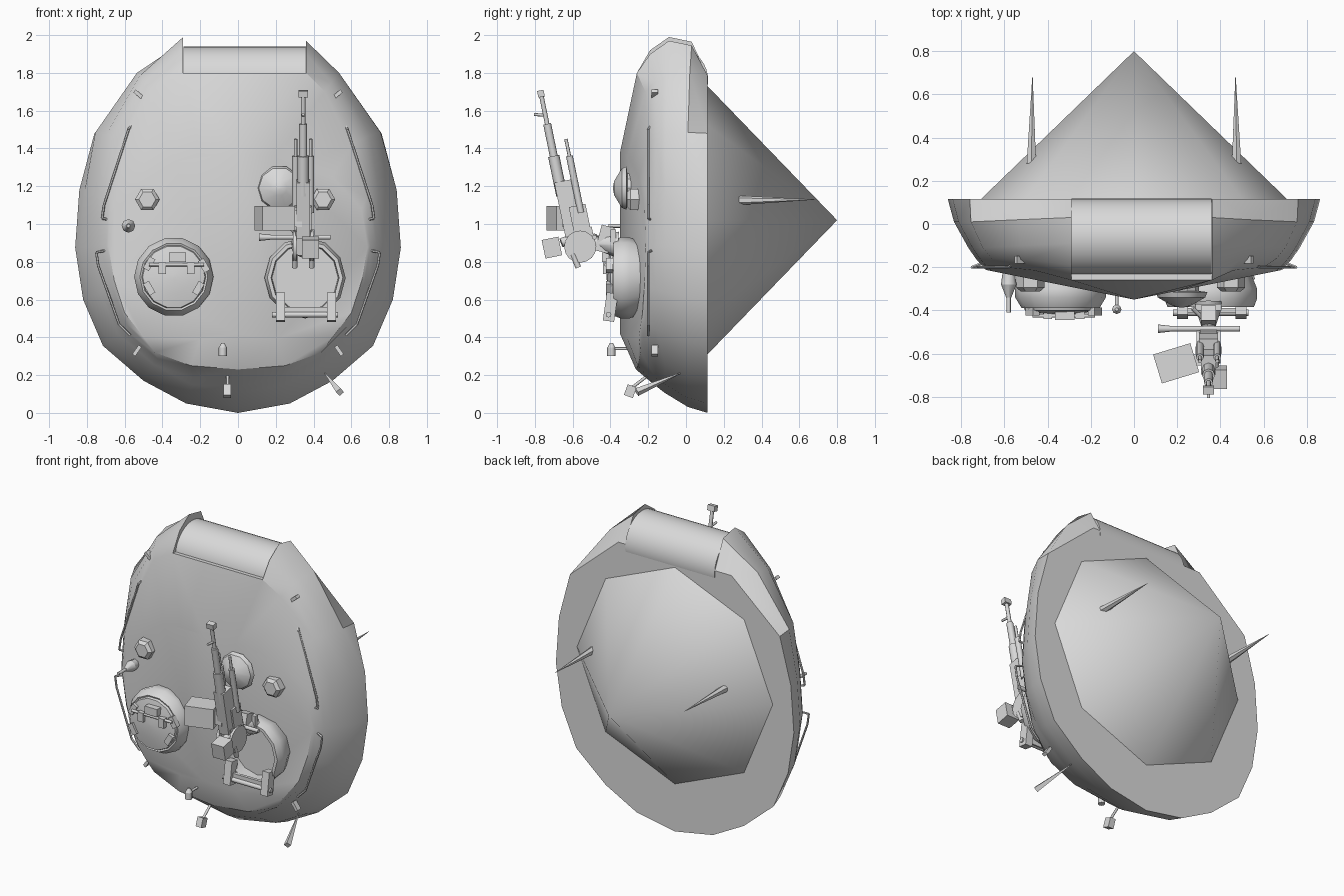
import bpy, bmesh
from math import radians, sin, cos, pi
from mathutils import Vector, Matrix

cube = bpy.data.objects.get("Cube")
if cube:
    bpy.data.objects.remove(cube, do_unlink=True)

grey = bpy.data.materials.new("plain_grey")
grey.use_nodes = True
colour = (0.7, 0.7, 0.7, 1)
grey.diffuse_color = colour
grey.node_tree.nodes["Principled BSDF"].inputs["Base Color"].default_value = colour


def finish(name, bm, angle=35):
    bmesh.ops.recalc_face_normals(bm, faces=bm.faces)
    mesh = bpy.data.meshes.new(name)
    bm.to_mesh(mesh)
    bm.free()
    mesh.materials.append(grey)
    obj = bpy.data.objects.new(name, mesh)
    bpy.context.collection.objects.link(obj)
    bpy.ops.object.select_all(action='DESELECT')
    obj.select_set(True)
    bpy.context.view_layer.objects.active = obj
    bpy.ops.object.shade_smooth_by_angle(angle=radians(angle))
    return obj


def rod(name, start, end, r1, r2=None, sides=8):
    """Cylinder or taper between two points."""
    a, b = Vector(start), Vector(end)
    d = b - a
    spin = d.to_track_quat('Z', 'Y').to_matrix().to_4x4()
    bm = bmesh.new()
    bmesh.ops.create_cone(bm, cap_ends=True, segments=sides, radius1=r1,
                          radius2=r1 if r2 is None else r2, depth=d.length,
                          matrix=Matrix.Translation((a + b) / 2) @ spin)
    return finish(name, bm, 46)


def box(name, centre, size, axis='X', turn=0):
    bm = bmesh.new()
    place = Matrix.Translation(centre) @ Matrix.Rotation(radians(turn), 4, axis)
    bmesh.ops.create_cube(bm, size=1, matrix=place @ Matrix.Diagonal((*size, 1)))
    return finish(name, bm)


def lathe(name, x, z, profile, sides=12):
    """Spin (radius, y) points about an axis along y."""
    bm = bmesh.new()
    rings = [[bm.verts.new((x + r * cos(2 * pi * k / sides), y,
                            z + r * sin(2 * pi * k / sides)))
              for k in range(sides)] for r, y in profile]
    for a, b in zip(rings, rings[1:]):
        for k in range(sides):
            n = (k + 1) % sides
            bm.faces.new((a[k], a[n], b[n], b[k]))
    bm.faces.new(rings[0])
    bm.faces.new(rings[-1])
    return finish(name, bm)


def rail(name, points, radius):
    for i, (a, b) in enumerate(zip(points, points[1:])):
        rod(f"{name}_{i}", a, b, radius, sides=6)


# Hull: lofted rings from the flat base to the pitched roof
outline = [(0, 0), (.275, .05), (.5, .17), (.715, .355), (.82, .6), (.862, .875), (.84, 1.18)]


def shrunk(s):
    return [(x * s, .95 + (z - .95) * s) for x, z in outline]


def level(s, y, *front):
    return [(x, y, z) for x, z in shrunk(s)] + list(front)


INNER = {-1: .29, 1: .36}     # ear inner faces
rings = [
    level(1, .115, (.76, .115, 1.48), (.41, .115, 1.785), (0, .115, 1.785)),
    level(.967, .01, (.755, .01, 1.485), (.535, .02, 1.8), (0, .03, 1.965)),
    level(.89, -.11, (.7, -.11, 1.47), (.52, -.1, 1.785), (0, -.09, 1.99)),
    level(.85, -.16, (.66, -.16, 1.45), (.495, -.165, 1.75), (0, -.19, 1.92)),
    [(0, -.265, .23), (.25, -.255, .25), (.44, -.24, .32), (.59, -.215, .47),
     (.665, -.2, .67), (.7, -.2, .885), (.68, -.2, 1.14), (.6, -.2, 1.42),
     (.46, -.215, 1.7), (0, -.26, 1.8)],
]
edge = [(0, .42), (.2, .39), (.5, .4), (.6, .53), (.655, .7), (.685, .875),
        (.655, 1.08), (.5, 1.25), (.34, 1.33), (.2, 1.36)]
rings.append([(x, -.35 + .2 * x, z) for x, z in edge])

bm = bmesh.new()
loops = []
for n, ring in enumerate(rings):
    loop = []
    for side in (-1, 1):
        for i in (range(9, -1, -1) if side < 0 else range(1, 10)):
            x, y, z = ring[i]
            if i == 9 and n < 5:
                x = INNER[side]
                if side > 0 and 0 < n < 4:
                    z -= .02
            loop.append(bm.verts.new((side * x, y, z)))
    loops.append(loop)
for a, b in zip(loops, loops[1:]):
    for k in range(len(a) - 1):
        bm.faces.new((a[k], a[k + 1], b[k + 1], b[k]))
peak = bm.verts.new((0, -.35, 1.375))
base, lip, roof = loops[0], loops[4], loops[5]
bm.faces.new(base)
bm.faces.new(roof[:10] + [peak])
bm.faces.new(roof[9:] + [peak])
bm.faces.new((roof[0], peak, lip[0]))
bm.faces.new((roof[-1], peak, lip[-1]))
bm.faces.new((peak, lip[0], lip[-1]))
bm.faces.new((lip[0], lip[-1], base[-1], base[0]))
for k in (0, -1):
    bm.faces.new([loop[k] for loop in loops[:5]])
finish("turret_hull", bm, 30)

rod("mantlet_roller", (-.289, -.06, 1.762), (.359, -.06, 1.762), .177, sides=40)

# Eight-sided cone behind the base, with two spikes
bm = bmesh.new()
tip = bm.verts.new((0, .8, 1.02))
foot = [bm.verts.new((.71 * cos(k * pi / 4), .114, 1.02 + .71 * sin(k * pi / 4))) for k in range(8)]
for k in range(8):
    bm.faces.new((foot[k], foot[(k + 1) % 8], tip))
bm.faces.new(foot)
finish("rear_cone", bm, 40)

# Commander cupola with hatch, blocks and handle
lathe("cupola", -.34, .72, [(.185, -.2), (.21, -.3), (.21, -.34), (.18, -.39), (.17, -.385)], 14)
lathe("cupola_hatch", -.34, .72, [(.175, -.37), (.165, -.4), (.09, -.415), (.01, -.42)], 14)
for dx, dz, turn in ((-.13, -.06, -30), (.13, -.06, 30), (-.13, .07, 30), (.16, .06, -30)):
    box("cupola_block", (-.34 + dx, -.405, .72 + dz), (.035, .035, .07), 'Y', turn)
rod("hatch_bar", (-.47, -.425, .785), (-.18, -.425, .785), .009)
for x in (-.4, -.25):
    box("hatch_hinge", (x, -.42, .765), (.04, .04, .06))
box("hatch_periscope", (-.32, -.425, .825), (.09, .04, .05))

# Open loader ring with hinge bracket
lathe("loader_ring", .355, .715, [(.175, -.2), (.215, -.3), (.215, -.345), (.2, -.385),
                                  (.18, -.385), (.175, -.31)], 12)
for x in (.225, .495):
    box("ring_hinge", (x, -.4, .56), (.05, .06, .15), 'X', -8)
rod("hinge_bar", (.18, -.41, .52), (.53, -.41, .52), .015)
box("hinge_plate", (.36, -.4, .535), (.24, .02, .05))

# Ventilator, periscope covers, aerial base and lamps
lathe("ventilator", .22, 1.19, [(.08, -.25), (.08, -.31), (.12, -.315), (.11, -.34),
                                (.04, -.38), (.005, -.387)], 10)
for x in (-.48, .45):
    lathe("periscope_cover", x, 1.13, [(.065, -.23), (.065, -.295), (.045, -.312)], 6)
rod("aerial_base", (-.58, -.2, .99), (-.58, -.28, .99), .025, .036)
rod("aerial_neck", (-.58, -.28, .99), (-.58, -.34, .99), .036, .012)
rod("aerial_stub", (-.58, -.33, .99), (-.58, -.41, .99), .01)
rod("lamp_stem", (-.08, -.3, .34), (-.08, -.39, .34), .008)
rod("lamp", (-.08, -.395, .3), (-.08, -.395, .345), .022)
rod("lamp_cap", (-.08, -.395, .345), (-.08, -.395, .37), .022, .008)
rod("tail_lamp_stem", (-.055, -.2, .2), (-.055, -.29, .13), .008)
box("tail_lamp", (-.057, -.295, .115), (.04, .05, .06), 'X', -20)
rod("tail_spike", (.54, -.26, .11), (.46, -.03, .21), .022, .003, 4)

# Mirrored spikes, grab rails and lifting lugs
for s in (-1, 1):
    rod("cone_spike", (s * .475, .28, 1.125), (s * .47, .685, 1.13), .025, .001, 6)
    rail("upper_rail", [(s * .67, -.18, 1.02), (s * .72, -.2, 1.03), (s * .71, -.2, 1.1),
                        (s * .58, -.2, 1.5), (s * .56, -.18, 1.53)], .007)
    rail("lower_rail", [(s * .7, -.18, .86), (s * .75, -.2, .85), (s * .74, -.2, .78),
                        (s * .63, -.2, .47), (s * .57, -.2, .41)], .007)
    box("front_lug", (s * .525, -.165, 1.685), (.06, .035, .02), 'Y', s * -40)
    box("rear_lug", (s * .535, -.165, .33), (.06, .035, .02), 'Y', s * 55)


# Roof machine gun, tilted along its barrel line
def along(z, off=0, dx=0):
    return (.345 + dx, -.77 + .205 * (1.7 - z) + off, z)


TILT = 11.6
rod("gun_barrel", along(1.7), along(1.3), .012)
rod("gun_jacket", along(1.53), along(1.1), .021)
rod("gun_sleeve", along(1.36), along(1.15), .03)
box("muzzle_sight", along(1.69), (.05, .035, .035), 'X', TILT)
rod("sight_post", along(1.575), along(1.58, -.06), .008)
for dx in (-.04, .04):
    rod("recoil_tube", along(1.45, .083, dx), along(1.25, .083, dx), .009)
    rod("recoil_sleeve", along(1.36, .083, dx), along(1.06, .083, dx), .018)
box("receiver", along(1.08, .02), (.07, .09, .3), 'X', TILT)
box("receiver_cover", along(1.0, .07), (.09, .09, .2), 'X', TILT)
box("ammo_box", (.195, -.645, 1.03), (.18, .14, .13), 'Z', 17)
box("feed_tray", (.3, -.63, 1.03), (.08, .05, .09))
box("case_box", (.385, -.71, .875), (.09, .09, .1), 'X', TILT)
rod("case_chute", (.37, -.66, .9), (.36, -.58, .93), .025)
for dx in (-.045, .045):
    rod("cradle_disc", (.335 + dx, -.56, .88), (.355 + dx, -.56, .88), .085, sides=16)
    rod("grip", (.345 + dx, -.6, .84), (.345 + dx, -.57, .77), .015)
box("cradle_body", (.345, -.55, .91), (.08, .13, .13), 'X', TILT)
rod("cross_pin", (.12, -.485, .93), (.49, -.485, .93), .013)
rod("cross_pin_knob", (.11, -.485, .93), (.2, -.485, .93), .02, .01)
rod("pintle", (.345, -.5, .9), (.345, -.36, .89), .025, .07)
box("pintle_arm", (.345, -.43, .92), (.07, .07, .14), 'X', -15)
rod("pintle_brace", (.27, -.39, .98), (.345, -.46, .93), .01)
box("pintle_foot", (.345, -.385, .93), (.12, .03, .08))
